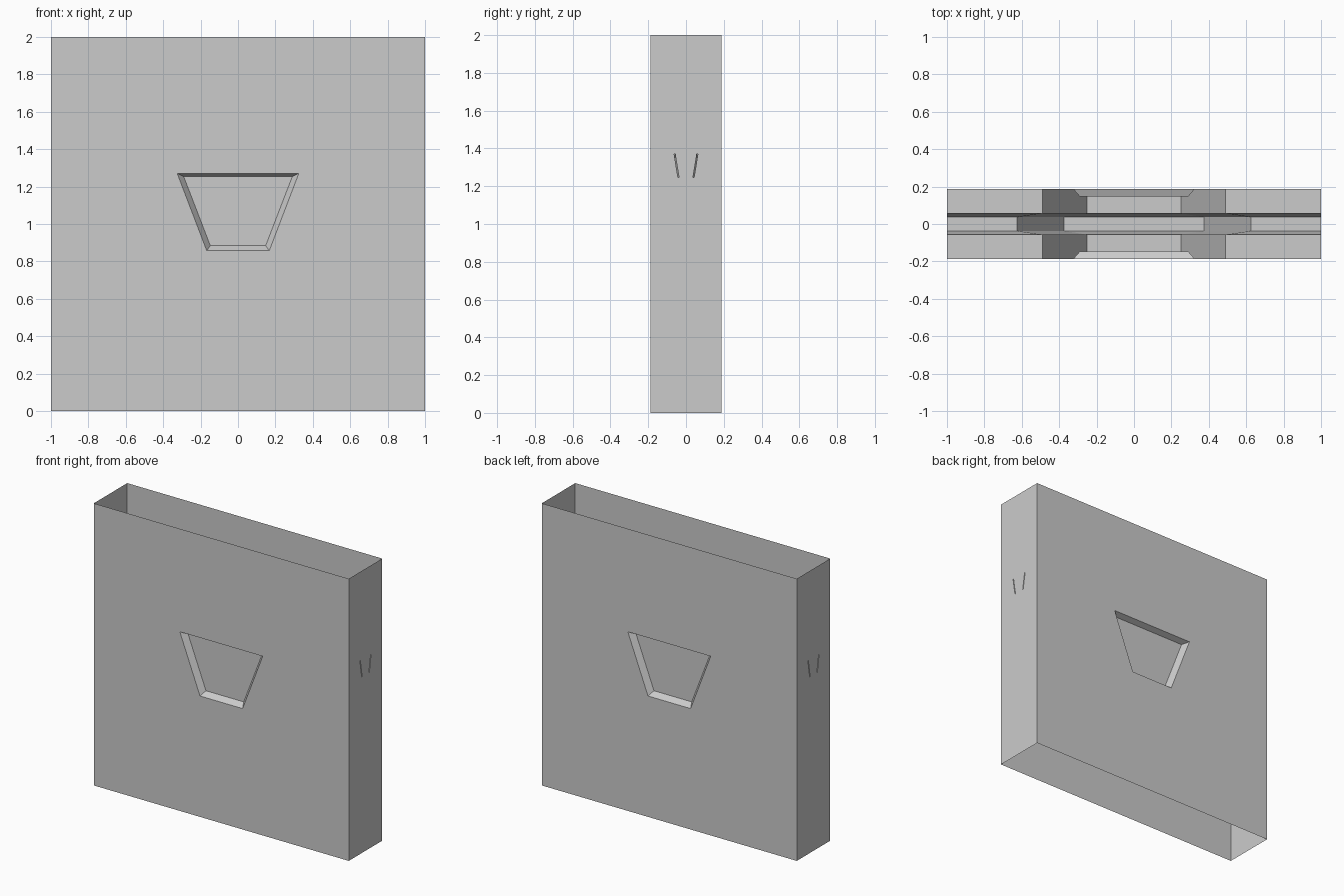
import bpy, bmesh

if "Cube" in bpy.data.objects:
    bpy.data.objects.remove(bpy.data.objects["Cube"])

D = 0.1875                      # half depth of the panel
# Dovetail joint lines in x-z: at the faces, and in the deeper middle groove
OUTER = [(-1, 1.37), (-0.49, 1.37), (-0.25, 0.747), (0.25, 0.747), (0.49, 1.37), (1, 1.37)]
INNER = [(-1, 1.247), (-0.625, 1.247), (-0.375, 0.622), (0.375, 0.622), (0.625, 1.247), (1, 1.247)]
# Trapezoid recess: left top, left bottom, right bottom, right top
RIM = [(-0.325, 1.27), (-0.167, 0.857), (0.167, 0.857), (0.325, 1.27)]
FLOOR = [(-0.29, 1.253), (-0.148, 0.884), (0.148, 0.884), (0.29, 1.253)]
RECESS = 0.04


def row(bm, pts, y):
    return [bm.verts.new((x, y, z)) for x, z in pts]


def joint(bm, end_z, slack):
    """Grooved dovetail surface plus side walls up or down to end_z."""
    a, b = 0.063 - slack, 0.043 - slack
    layout = [(OUTER, -D), (OUTER, -a), (INNER, -b), (INNER, b), (OUTER, a), (OUTER, D)]
    rows = [row(bm, p, y) for p, y in layout]
    for r, s in zip(rows, rows[1:]):
        for i in range(5):
            bm.faces.new((r[i], r[i + 1], s[i + 1], s[i]))
    ends = [row(bm, [(-1, end_z), (1, end_z)], y) for y in (-D, D)]
    for k, i in ((0, 0), (1, -1)):
        bm.faces.new([r[i] for r in rows] + [ends[1][k], ends[0][k]])
    return (rows[0], ends[0], -D), (rows[-1], ends[1], D)


def finish(bm, name):
    bmesh.ops.recalc_face_normals(bm, faces=bm.faces)
    # the shell is open at one end: make sure the front face looks outward
    front = min(bm.faces, key=lambda f: f.calc_center_median().y)
    if front.normal.y > 0:
        bmesh.ops.reverse_faces(bm, faces=bm.faces)
    me = bpy.data.meshes.new(name)
    bm.to_mesh(me)
    bm.free()
    bpy.context.collection.objects.link(bpy.data.objects.new(name, me))


# Lower panel with the dovetail socket, open underneath
bm = bmesh.new()
for edge, end, y in joint(bm, 0, 0):
    bm.faces.new(edge + [end[1], end[0]])
finish(bm, "socket_panel")

# Upper panel with the dovetail tongue and a recess in each face, open on top
bm = bmesh.new()
for edge, end, y in joint(bm, 2, 0.006):
    rim = row(bm, RIM, y)
    floor = row(bm, FLOOR, y - RECESS if y > 0 else y + RECESS)
    for i in range(3):
        bm.faces.new((edge[i + 1], edge[i + 2], rim[i + 1], rim[i]))
    bm.faces.new((end[0], edge[0], edge[1], rim[0], rim[3], edge[4], edge[5], end[1]))
    for i in range(4):
        j = (i + 1) % 4
        bm.faces.new((rim[i], rim[j], floor[j], floor[i]))
    bm.faces.new(floor)
finish(bm, "tongue_panel")
